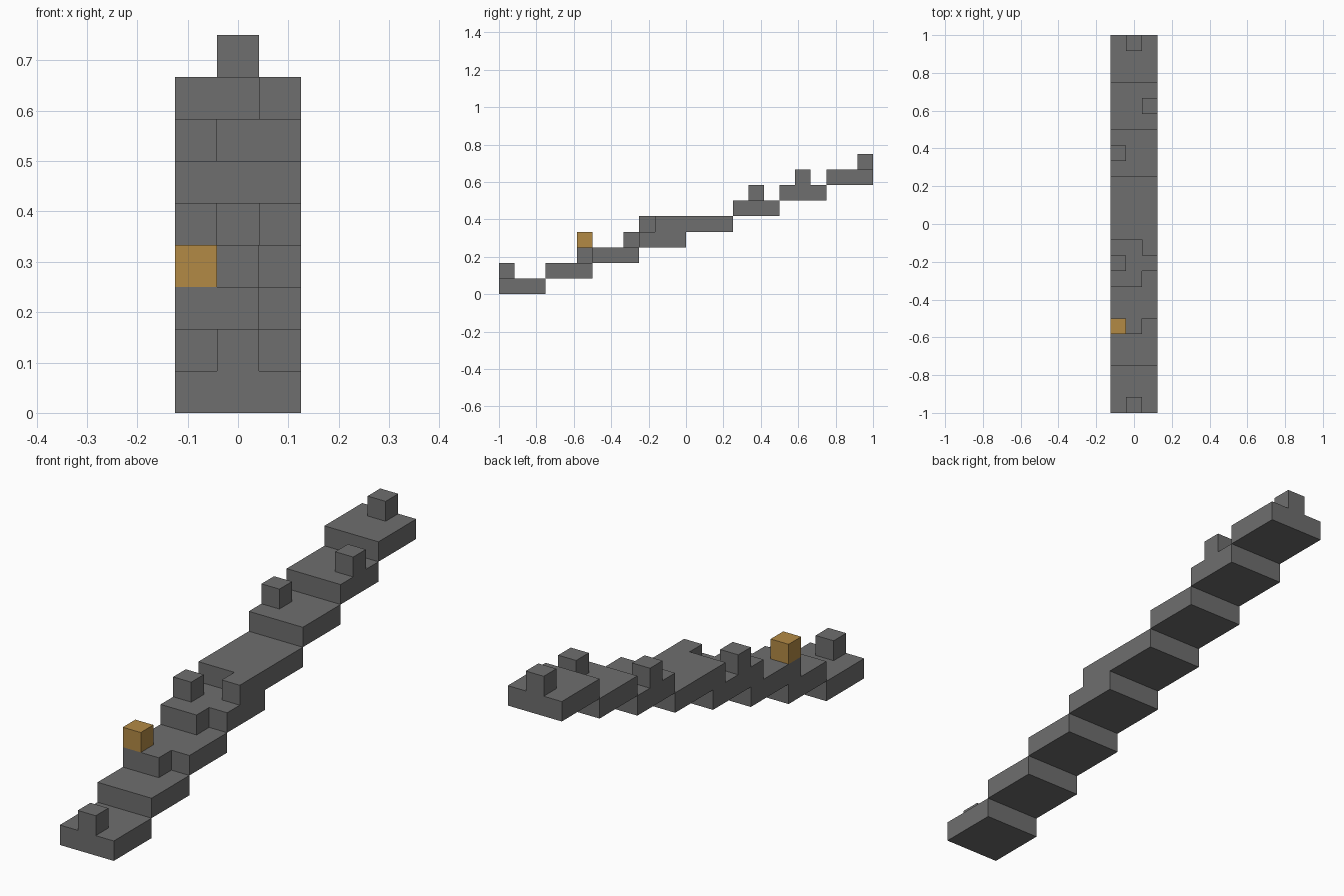
import bpy
import bmesh
import math
from mathutils import Vector

cube = bpy.data.objects.get("Cube")
if cube:
    bpy.data.objects.remove(cube, do_unlink=True)

UNIT = 1 / 12   # one block
STEPS = 8
WIDE = (-1, 0, 1)


def material(name, rgb):
    mat = bpy.data.materials.new(name)
    mat.use_nodes = True
    colour = (*rgb, 1)
    mat.diffuse_color = colour
    bsdf = mat.node_tree.nodes["Principled BSDF"]
    bsdf.inputs["Base Color"].default_value = colour
    bsdf.inputs["Roughness"].default_value = 0.8
    return mat


def build_blocks(name, cells, neighbours, mat):
    """Skin the exposed sides of unit cells, then merge the flat areas."""
    bm = bmesh.new()
    solid = cells | neighbours
    for cell in cells:
        centre = Vector((cell[0], cell[1] + 0.5 - 1.5 * STEPS, cell[2] + 0.5))
        for axis in range(3):
            for sign in (-1, 1):
                beside = list(cell)
                beside[axis] += sign
                if tuple(beside) in solid:
                    continue
                normal, side = Vector(), Vector()
                normal[axis] = sign / 2
                side[(axis + 1) % 3] = 0.5
                up = 2 * normal.cross(side)
                corners = (-side - up, side - up, side + up, up - side)
                bm.faces.new([bm.verts.new((centre + normal + c) * UNIT)
                              for c in corners])
    bmesh.ops.remove_doubles(bm, verts=bm.verts, dist=0.001)
    bmesh.ops.dissolve_limit(bm, angle_limit=math.radians(1),
                             verts=bm.verts, edges=bm.edges)
    mesh = bpy.data.meshes.new(name)
    bm.to_mesh(mesh)
    bm.free()
    mesh.materials.append(mat)
    obj = bpy.data.objects.new(name, mesh)
    bpy.context.collection.objects.link(obj)
    return obj


grey = material("stone_grey", (0.156, 0.156, 0.156))
ochre = material("ochre", (0.45, 0.255, 0.06))

# Rising three-by-three slabs
stairs = {(x, 3 * step + y, step)
          for step in range(STEPS) for x in WIDE for y in range(3)}

# Blocks on top of each slab: step -> (x, row from the front of the slab)
extras = {
    0: [(0, 0)],
    1: [(-1, 2), (0, 2)],
    2: [(-1, 2), (0, 2)],
    3: [(-1, 0), (1, 1), (-1, 2), (0, 2), (1, 2)],
    5: [(-1, 1)],
    6: [(1, 1)],
    7: [(0, 2)],
}
for step, blocks in extras.items():
    stairs |= {(x, 3 * step + row, step + 1) for x, row in blocks}

# Coloured block standing on the second step's riser
accent = {(-1, 5, 3)}

build_blocks("staircase", stairs, accent, grey)
build_blocks("accent_block", accent, set(), ochre)
